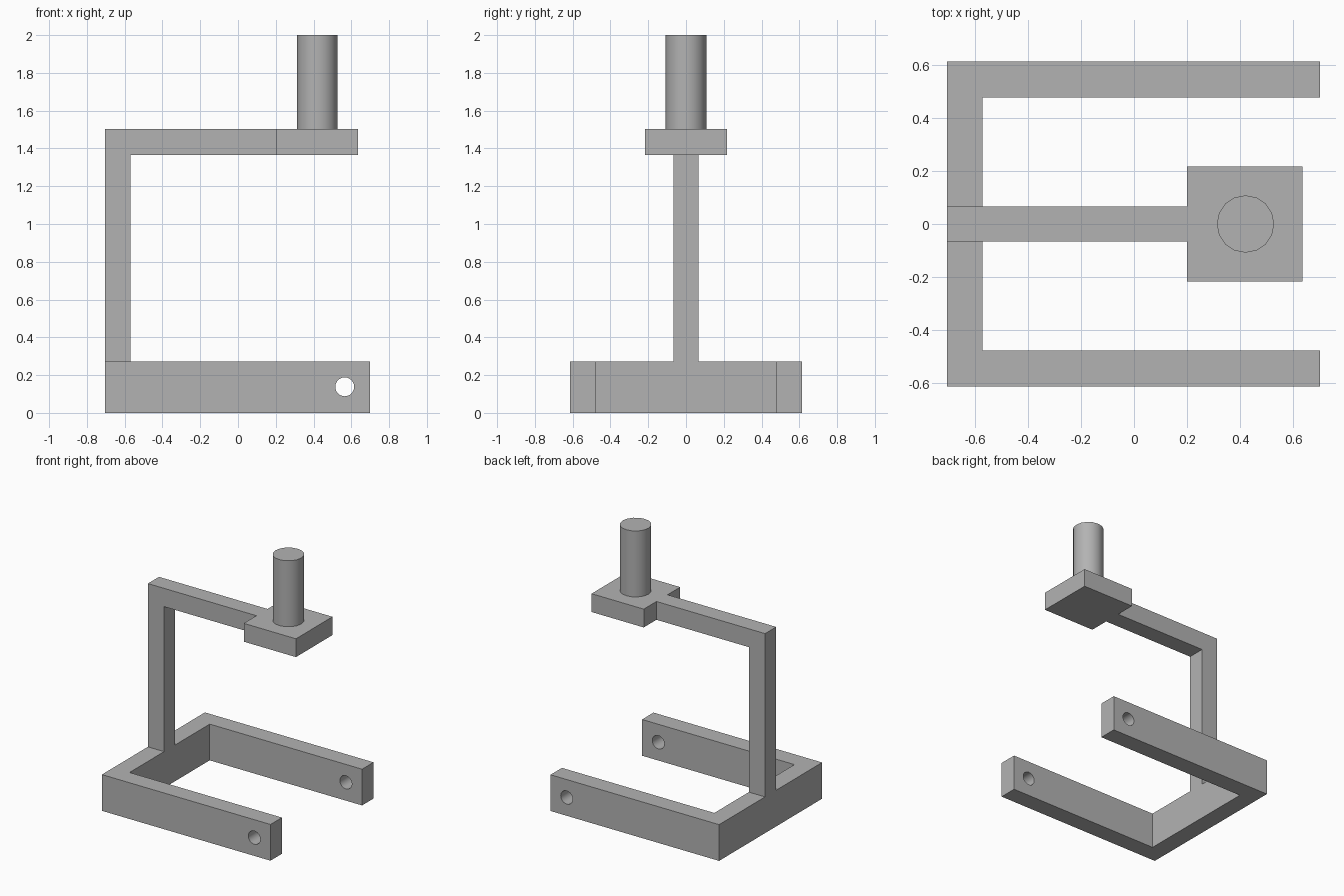
import bpy
import bmesh
from mathutils import Vector, Matrix

old = bpy.data.objects.get("Cube")
if old:
    bpy.data.objects.remove(old, do_unlink=True)

grey = bpy.data.materials.new("plain grey")
grey.use_nodes = True
colour = (0.45, 0.45, 0.45, 1)
grey.diffuse_color = colour
grey.node_tree.nodes["Principled BSDF"].inputs["Base Color"].default_value = colour


def make_object(name, bm):
    bmesh.ops.recalc_face_normals(bm, faces=bm.faces)
    mesh = bpy.data.meshes.new(name)
    bm.to_mesh(mesh)
    bm.free()
    mesh.materials.append(grey)
    obj = bpy.data.objects.new(name, mesh)
    bpy.context.collection.objects.link(obj)
    return obj


def extrude_profile(name, points, direction):
    """Extrude a closed outline along a direction."""
    bm = bmesh.new()
    face = bm.faces.new([bm.verts.new(p) for p in points])
    result = bmesh.ops.extrude_face_region(bm, geom=[face], use_keep_orig=True)
    moved = [v for v in result["geom"] if isinstance(v, bmesh.types.BMVert)]
    bmesh.ops.translate(bm, verts=moved, vec=Vector(direction))
    return make_object(name, bm)


def cylinder(name, radius, depth, sides, matrix):
    bm = bmesh.new()
    bmesh.ops.create_cone(bm, cap_ends=True, segments=sides, radius1=radius,
                          radius2=radius, depth=depth, matrix=matrix)
    return make_object(name, bm)


def smooth(obj):
    bpy.ops.object.select_all(action="DESELECT")
    obj.select_set(True)
    bpy.context.view_layer.objects.active = obj
    bpy.ops.object.shade_smooth_by_angle()


END, BACK = 0.70, -0.705            # ends of the frame in x
INNER = -0.57                       # inner side of the rear bar and post
SIDE, SIDE_INNER = 0.613, 0.477     # outer and inner sides of the prongs
BASE_TOP, ARM_LOW, ARM_TOP = 0.273, 1.365, 1.503
HALF = 0.066                        # half thickness of post and arm
PLATE_START, PLATE_END, PLATE_HALF = 0.20, 0.635, 0.217

# U-shaped base with two prongs
half_u = [(BACK, SIDE), (END, SIDE), (END, SIDE_INNER), (INNER, SIDE_INNER)]
outline = half_u + [(x, -y) for x, y in reversed(half_u)]
base = extrude_profile("forked_base", [(x, y, 0) for x, y in outline],
                       (0, 0, BASE_TOP))

# Pin holes through both prongs
cutter = cylinder("pin_hole_cutter", 0.05, 2, 24,
                  Matrix.Translation((0.565, 0, 0.138)) @ Matrix.Rotation(1.5708, 4, "X"))
cutter.hide_render = True
holes = base.modifiers.new("pin_holes", "BOOLEAN")
holes.operation = "DIFFERENCE"
holes.solver = "EXACT"
holes.object = cutter
bpy.context.view_layer.objects.active = base
bpy.ops.object.modifier_apply(modifier=holes.name)
bpy.data.objects.remove(cutter, do_unlink=True)
smooth(base)

# Upright post bending into the horizontal arm
bracket = [(BACK, BASE_TOP), (INNER, BASE_TOP), (INNER, ARM_LOW),
           (PLATE_START, ARM_LOW), (PLATE_START, ARM_TOP), (BACK, ARM_TOP)]
extrude_profile("post_and_arm", [(x, -HALF, z) for x, z in bracket], (0, 2 * HALF, 0))

# Square plate at the arm's end
corners = [(PLATE_START, -PLATE_HALF), (PLATE_END, -PLATE_HALF),
           (PLATE_END, PLATE_HALF), (PLATE_START, PLATE_HALF)]
extrude_profile("square_plate", [(x, y, ARM_LOW) for x, y in corners],
                (0, 0, ARM_TOP - ARM_LOW))

# Round peg standing on the plate
height = 2 - ARM_TOP
peg = cylinder("round_peg", 0.108, height, 16,
               Matrix.Translation((0.42, 0, ARM_TOP + height / 2)))
smooth(peg)
